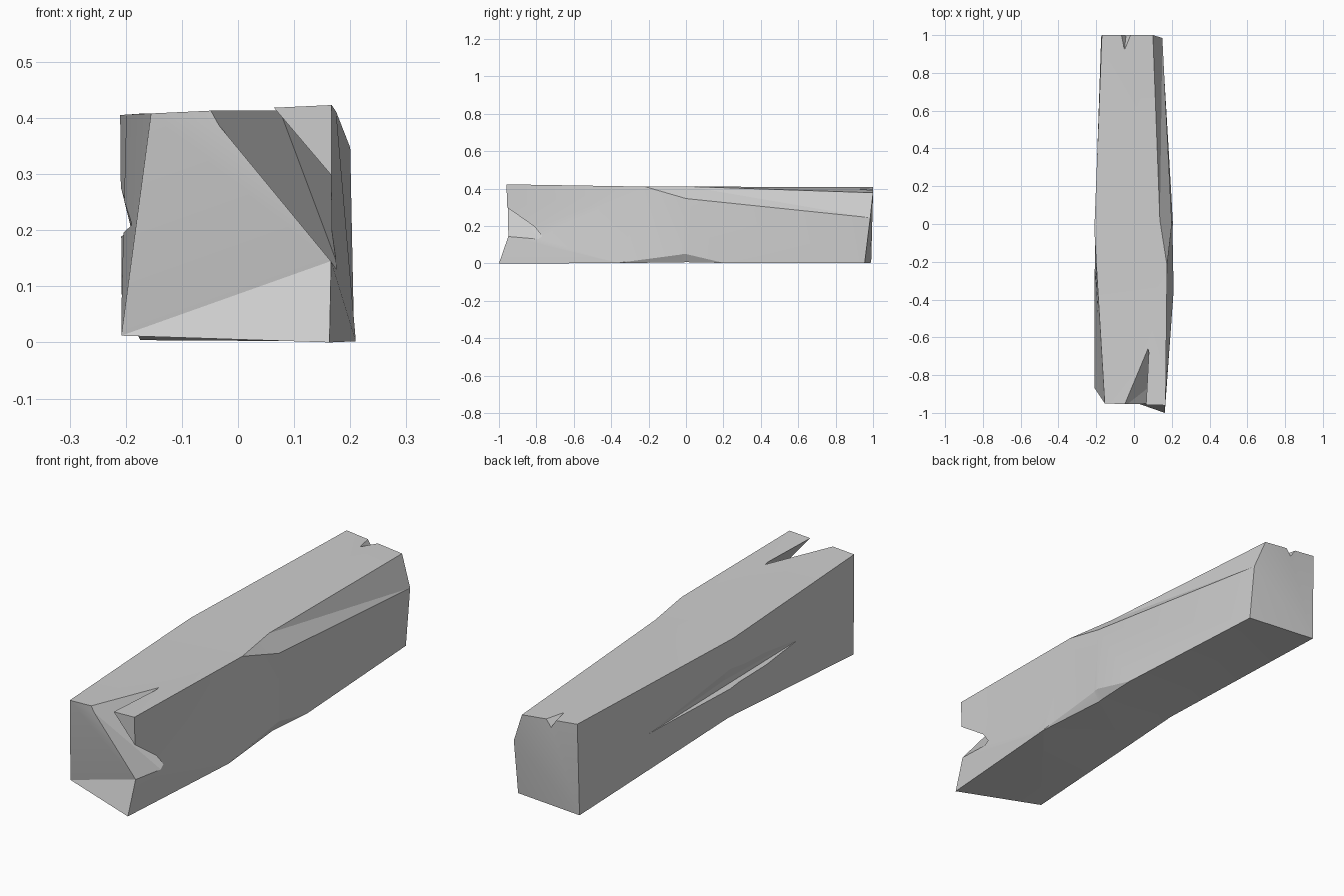
import bpy, bmesh, math
from mathutils import Vector

cube = bpy.data.objects.get("Cube")
if cube:
    bpy.data.objects.remove(cube)

stone = bpy.data.materials.new("pale_grey")
stone.use_nodes = True
grey = (0.62, 0.62, 0.62, 1)
stone.diffuse_color = grey
stone.node_tree.nodes["Principled BSDF"].inputs["Base Color"].default_value = grey


def make_object(name, bm):
    bmesh.ops.recalc_face_normals(bm, faces=bm.faces[:])
    mesh = bpy.data.meshes.new(name)
    bm.to_mesh(mesh)
    bm.free()
    mesh.materials.append(stone)
    obj = bpy.data.objects.new(name, mesh)
    bpy.context.collection.objects.link(obj)
    return obj


def hull(name, points):
    bm = bmesh.new()
    for p in points:
        bm.verts.new(p)
    bmesh.ops.convex_hull(bm, input=bm.verts[:])
    loose = [v for v in bm.verts if not v.link_faces]
    bmesh.ops.delete(bm, geom=loose, context="VERTS")
    return make_object(name, bm)


def prism(name, *edges):
    """Wedge between three edges, each given by its two ends."""
    bm = bmesh.new()
    pairs = [[bm.verts.new(p) for p in edge] for edge in edges]
    for k in range(3):
        a, b = pairs[k], pairs[(k + 1) % 3]
        bm.faces.new((a[0], a[1], b[1], b[0]))
    for end in range(2):
        bm.faces.new([pair[end] for pair in pairs])
    bmesh.ops.triangulate(bm, faces=bm.faces[:])
    return make_object(name, bm)


def carve(body, cutter):
    mod = body.modifiers.new(cutter.name, "BOOLEAN")
    mod.operation = "DIFFERENCE"
    mod.solver = "EXACT"
    mod.object = cutter
    bpy.context.view_layer.objects.active = body
    bpy.ops.object.modifier_apply(modifier=mod.name)
    bpy.data.objects.remove(cutter)


def stretch(a, b, amount):
    """Both ends of a line, pushed outward along it."""
    a, b = Vector(a), Vector(b)
    return [a + (a - b) * amount, b + (b - a) * amount]


# Beam cross-sections: low left, low right, right shoulder, top right, top left
front = [(-.208, -.87, .012), (.163, -1, 0), (.166, -.95, .145), (.167, -.96, .423), (-.155, -.95, .408)]
waist = [(-.208, -.3, .047), (.21, -.35, .002), (.175, -.22, .411), (.175, -.22, .411), (-.199, -.22, .406)]
middle = [(-.207, 0, .065), (.207, 0, .003), (.2, 0, .347), (.137, .02, .411), (-.21, -.03, .405)]
back = [(-.174, .99, .004), (.15, .955, .002), (.15, .985, .245), (.1, 1, .378), (-.17, 1, .408)]

bm = bmesh.new()
rings = [[bm.verts.new(p) for p in ring] for ring in (front, waist, middle, back)]
for near, far in zip(rings, rings[1:]):
    for i in range(5):
        j = (i + 1) % 5
        bm.faces.new((near[i], near[j], far[j], far[i]))
for ring, centre in ((rings[0], 2), (rings[-1], 0)):
    spokes = [ring[(centre + k) % 5] for k in range(5)]
    for k in range(1, 4):
        bm.faces.new((spokes[0], spokes[k], spokes[k + 1]))
bmesh.ops.remove_doubles(bm, verts=bm.verts[:], dist=.0005)
bmesh.ops.triangulate(bm, faces=bm.faces[:])
beam = make_object("weathered_beam", bm)

# Split running through the upper front corner
root = stretch((.075, -.66, .412), (.18, -.775, .132), .05)
lower = stretch((-.045, -.95, .415), (.166, -.95, .145), .05)
upper = stretch((.064, -.95, .418), (.167, -.95, .283), .05)
lower, upper = [[p + (p - r) * .1 for p, r in zip(lip, root)] for lip in (lower, upper)]
carve(beam, prism("corner_split", lower, upper, root))

# Long diamond groove on the right flank
carve(beam, hull("side_groove", [
    (-.188, .54, .19), (-.19, -.58, .21), (-.187, 0, .225), (-.234, 0, .335), (-.23, 0, .175)]))

# Small nick in the back top edge
carve(beam, hull("back_nick", [
    (-.05, .925, .395), (-.05, .915, .44), (-.092, 1.02, .43), (.02, 1.02, .43), (-.04, 1.02, .35)]))

# Worn chip under the left flank
chip = stretch((.183, -.02, .012), (.207, -.02, .055), .5)
carve(beam, hull("under_chip", chip + [
    Vector((.21, -.37, .002)), Vector((.196, .23, .001)), Vector((.26, -.02, -.05))]))

bpy.ops.object.select_all(action="DESELECT")
beam.select_set(True)
bpy.context.view_layer.objects.active = beam
bpy.ops.object.shade_smooth_by_angle(angle=math.radians(22))
